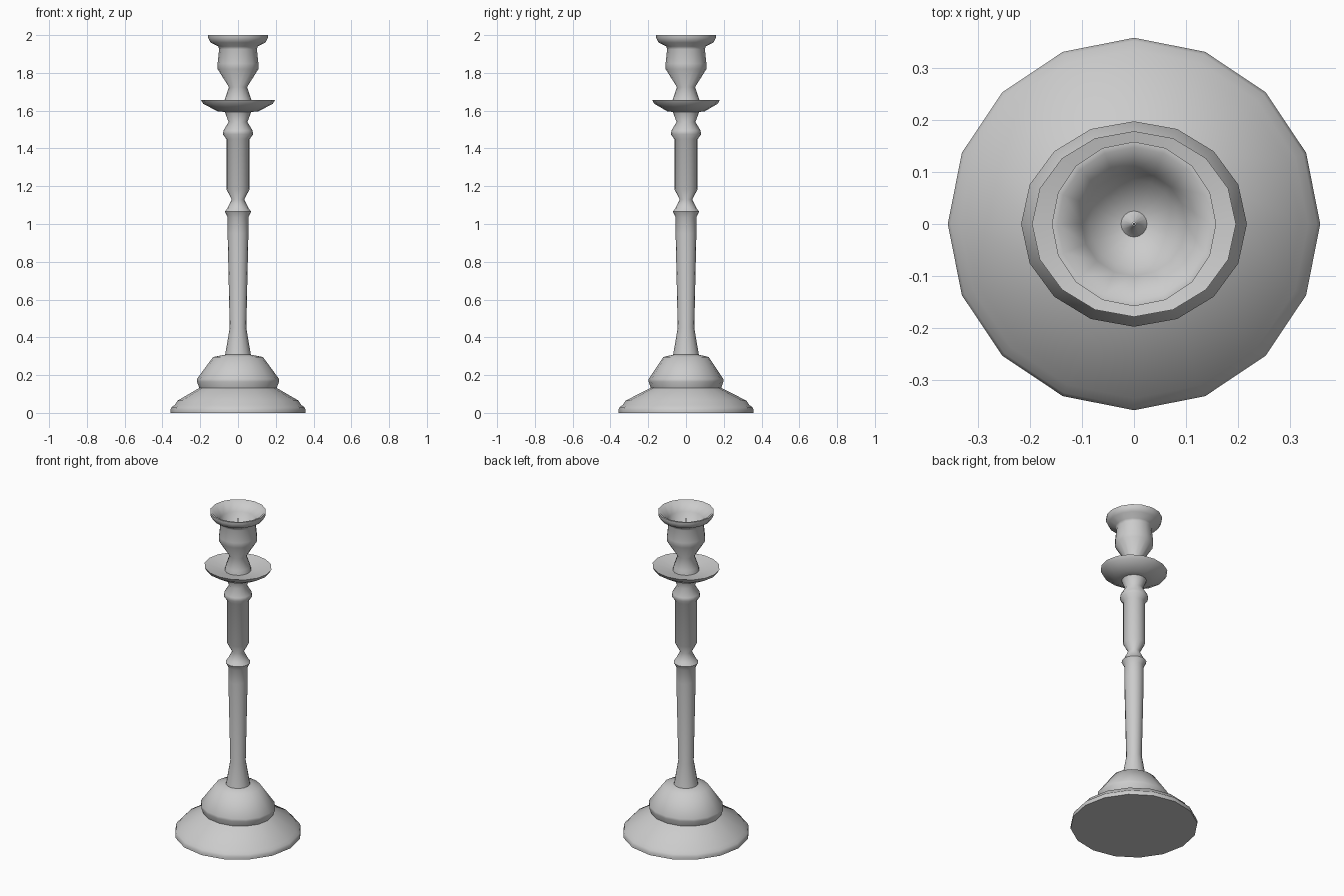
import bpy, bmesh, math

if "Cube" in bpy.data.objects:
    bpy.data.objects.remove(bpy.data.objects["Cube"])

SIDES = 16
OVAL = 0.91  # the shoulder and the drip pan are slightly narrower in y


def lathe(name, profile):
    """Turn (radius, z[, y scale]) points, listed along the outside, into a surface."""
    bm = bmesh.new()
    rings = []
    for r, z, *oval in profile:
        sy = oval[0] if oval else 1.0
        if r == 0:
            rings.append([bm.verts.new((0, 0, z))] * SIDES)
            continue
        ring = []
        for i in range(SIDES):
            a = 2 * math.pi * i / SIDES
            ring.append(bm.verts.new((r * math.cos(a), r * sy * math.sin(a), z)))
        rings.append(ring)
    for low, high in zip(rings, rings[1:]):
        for i in range(SIDES):
            j = (i + 1) % SIDES
            corners = [low[i], low[j], high[j], high[i]]
            bm.faces.new(list(dict.fromkeys(corners)))
    mesh = bpy.data.meshes.new(name)
    bm.to_mesh(mesh)
    bm.free()
    obj = bpy.data.objects.new(name, mesh)
    bpy.context.collection.objects.link(obj)
    bpy.ops.object.select_all(action='DESELECT')
    obj.select_set(True)
    bpy.context.view_layer.objects.active = obj
    bpy.ops.object.shade_smooth_by_angle(angle=math.radians(60))
    return obj


# Foot with stepped rim and oval shoulder
lathe("base", [
    (0, 0), (0.358, 0), (0.358, 0.015), (0.352, 0.03), (0.335, 0.042),
    (0.32, 0.065), (0.205, 0.132, OVAL), (0.217, 0.165, OVAL),
    (0.217, 0.18, OVAL), (0.132, 0.296, OVAL), (0.068, 0.308),
])

# Turned stem with two collars
lathe("stem", [
    (0.068, 0.308), (0.044, 0.45), (0.055, 0.95), (0.055, 1.035),
    (0.07, 1.065), (0.055, 1.085), (0.033, 1.13), (0.062, 1.185),
    (0.062, 1.45), (0.08, 1.475), (0.077, 1.495), (0.05, 1.54),
    (0.07, 1.593),
])

# Oval drip pan
lathe("drip_pan", [
    (0.07, 1.593), (0.11, 1.597, OVAL), (0.185, 1.637, OVAL),
    (0.196, 1.657, OVAL), (0.186, 1.655, OVAL), (0.075, 1.635),
])

# Candle cup with flared lip, hollow and centre spike
lathe("candle_cup", [
    (0.075, 1.635), (0.07, 1.66), (0.048, 1.725), (0.108, 1.82),
    (0.108, 1.85), (0.1, 1.925), (0.105, 1.94), (0.145, 1.96),
    (0.158, 1.985), (0.158, 2.0), (0.147, 2.0), (0.1, 1.95),
    (0.085, 1.89), (0.025, 1.87), (0.006, 1.89), (0, 1.975),
])
